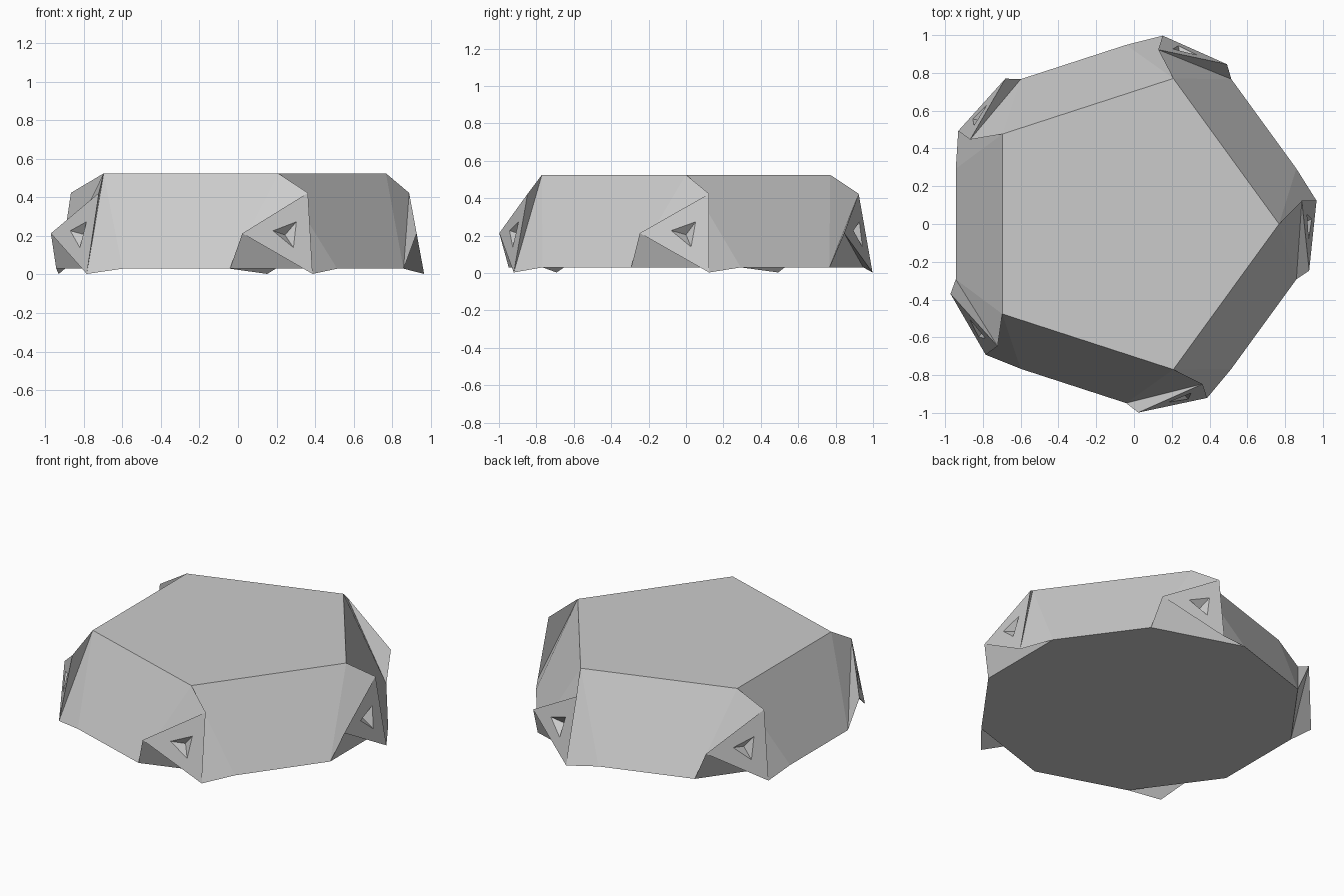
import bpy, bmesh
from math import radians, cos, sin
from mathutils import Vector, Matrix

cube = bpy.data.objects.get("Cube")
if cube:
    bpy.data.objects.remove(cube, do_unlink=True)

grey = bpy.data.materials.new("light_grey")
grey.use_nodes = True
grey.diffuse_color = (0.6, 0.6, 0.6, 1)
grey.node_tree.nodes["Principled BSDF"].inputs["Base Color"].default_value = (0.6, 0.6, 0.6, 1)

CENTRE = Matrix.Translation((-0.042, 0, 0))
TOP_R, BASE_R, TOP_Z, BASE_Z = 0.81, 0.948, 0.525, 0.03


def polar(r, deg, z):
    return Vector((r * cos(radians(deg)), r * sin(radians(deg)), z))


def finish(bm, name, matrix):
    mesh = bpy.data.meshes.new(name)
    bm.to_mesh(mesh)
    bm.free()
    mesh.materials.append(grey)
    obj = bpy.data.objects.new(name, mesh)
    obj.matrix_world = matrix
    bpy.context.collection.objects.link(obj)


# Body: pentagon top, ten-sided base, triangular corners
bm = bmesh.new()
top = [bm.verts.new(polar(TOP_R, 72 * k, TOP_Z)) for k in range(5)]
base = [bm.verts.new(polar(BASE_R, 18 + 36 * k, BASE_Z)) for k in range(10)]
bm.faces.new(top)
bm.faces.new(base[::-1])
for k in range(5):
    n = (k + 1) % 5
    bm.faces.new((top[k], base[2 * k - 1], base[2 * k]))
    bm.faces.new((top[k], base[2 * k], base[2 * k + 1], top[n]))
finish(bm, "body", CENTRE)


# Corner knob: twisted triangular block with a pit in its outer face
def corner_knob(index):
    corners = [polar(TOP_R, 0, TOP_Z), polar(BASE_R, -18, BASE_Z), polar(BASE_R, 18, BASE_Z)]
    middle = sum(corners, Vector()) / 3
    up = (corners[0] - middle).normalized()
    side = Vector((0, 1, 0))
    out = side.cross(up)

    def ring(r, start, height):
        return [bm.verts.new(middle + out * height
                             + side * r * cos(radians(start + 120 * i))
                             + up * r * sin(radians(start + 120 * i))) for i in range(3)]

    bm = bmesh.new()
    foot = [bm.verts.new(c) for c in corners]
    rim = ring(0.247, 60, 0.1)
    pit = ring(0.08, 50, 0.1)
    tip = bm.verts.new(middle + out * 0.055)
    for i in range(3):
        j = (i + 1) % 3
        bm.faces.new((foot[i], foot[j], rim[i]))
        bm.faces.new((foot[j], rim[j], rim[i]))
        bm.faces.new((rim[i], rim[j], pit[j], pit[i]))
        bm.faces.new((pit[i], pit[j], tip))
    finish(bm, f"corner_knob_{index + 1}", CENTRE @ Matrix.Rotation(radians(72 * index), 4, 'Z'))


for k in range(5):
    corner_knob(k)
